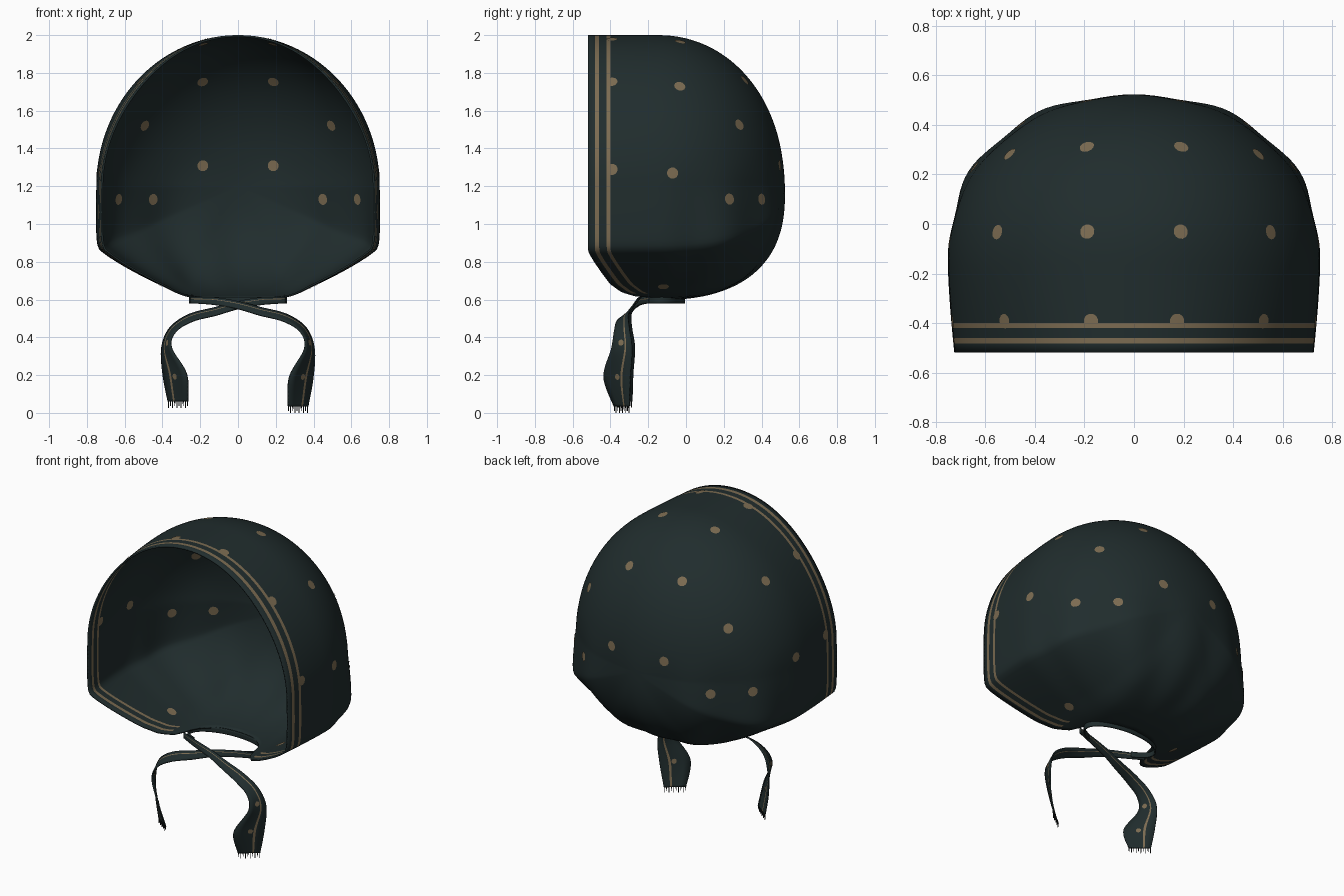
import bpy, bmesh, math
from mathutils import Vector
from mathutils.bvhtree import BVHTree

if "Cube" in bpy.data.objects:
    bpy.data.objects.remove(bpy.data.objects["Cube"])


def material(name, rgb):
    m = bpy.data.materials.new(name)
    m.diffuse_color = (*rgb, 1)
    m.use_nodes = True
    m.node_tree.nodes["Principled BSDF"].inputs["Base Color"].default_value = m.diffuse_color
    return m


CLOTH = material("dark teal cloth", (0.0145, 0.0255, 0.0262))
TAN = material("tan print", (0.20, 0.148, 0.083))
FRINGE = material("fringe black", (0.010, 0.013, 0.013))


def finish(bm, name, mats, thick=0, offset=-1):
    me = bpy.data.meshes.new(name)
    bm.to_mesh(me)
    bm.free()
    ob = bpy.data.objects.new(name, me)
    bpy.context.collection.objects.link(ob)
    for m in mats:
        me.materials.append(m)
    bpy.ops.object.select_all(action='DESELECT')
    ob.select_set(True)
    bpy.context.view_layer.objects.active = ob
    bpy.ops.object.shade_smooth_by_angle(angle=math.radians(50))
    if thick:
        s = ob.modifiers.new("thickness", 'SOLIDIFY')
        s.thickness, s.offset = thick, offset
    return ob


def lerp_table(table, x):
    for (x0, y0), (x1, y1) in zip(table, table[1:]):
        if x <= x1:
            return y0 + (y1 - y0) * (x - x0) / (x1 - x0)
    return table[-1][1]


def smooth(keys, n=8):
    # Catmull-Rom curve through the key points
    out = []
    for i in range(len(keys) - 1):
        a, b = keys[max(i - 1, 0)], keys[i]
        c, d = keys[i + 1], keys[min(i + 2, len(keys) - 1)]
        for j in range(n):
            t = j / n
            out.append([0.5 * (2 * q + (r - p) * t + (2 * p - 5 * q + 4 * r - s) * t * t
                               + (3 * q - p - 3 * r + s) * t ** 3)
                        for p, q, r, s in zip(a, b, c, d)])
    return out + [list(keys[-1])]


# ---- hood: columns run from the face / neck edge to the centre of the back
Y0, DEPTH, ZC, LQ = -0.15, 0.67, 1.2, 0.7
COLS, THICK = 180, 0.01
# lower outline seen from the front: share of the quarter turn, x, z below centre
LOWER = smooth([(0, 0.75, 0), (0.14, 0.752, -0.16), (0.27, 0.745, -0.305), (0.32, 0.715, -0.352),
                (0.46, 0.585, -0.435), (0.61, 0.415, -0.522), (0.77, 0.25, -0.59), (1, 0, -0.602)], 6)
LOWER_X = [(u, x) for u, x, z in LOWER]
LOWER_Z = [(u, z) for u, x, z in LOWER]
# lower edge depth (y) by distance from the middle: neck back, neck side, chin, face
EDGE = [(0, 0.0), (0.15, -0.03), (0.22, -0.09), (0.245, -0.16), (0.265, -0.25),
        (0.34, -0.345), (0.42, -0.40), (0.585, -0.463), (0.715, -0.515), (0.74, -0.52)]


def section(a):
    c, s = math.cos(a), math.sin(a)
    if s >= 0:
        return 0.75 * c, 0.8 * s, -0.52
    u = math.atan2(-s, abs(c)) / (math.pi / 2)
    x = lerp_table(LOWER_X, u)
    z = lerp_table(LOWER_Z, u)
    return math.copysign(x, c), z, (lerp_table(EDGE, x) if z < -0.25 else -0.52)


def hood_point(a, dist=None, f=0):
    x, z, yf = section(a)
    t0 = yf - Y0 if yf < Y0 else LQ * math.asin((yf - Y0) / DEPTH)
    end = LQ * math.pi / 2
    t = t0 + dist if dist is not None else t0 + 0.12 + (end - t0 - 0.12) * f
    low = max(0, -math.sin(a))
    k, y = 1, Y0 + t
    if t > 0:
        sn = min(1, math.sin(min(t / LQ, math.pi / 2)))
        p = 2.08 + 0.42 * low
        y, k = Y0 + DEPTH * sn, max(0, 1 - sn ** p) ** (1 / p)
    # the face opening is a little tighter than the crown
    tight = 0.035 + 0.06 * max(0, math.sin(a)) * abs(math.sin(2 * a))
    narrow = 1 - tight * max(0, (Y0 - y) / 0.37) ** 1.5
    v = Vector((x * k * narrow, y, ZC + z * k))
    # gathers rise from the neck over the lower back
    w = min(1, max(0, (1.35 - v.z) / 0.5)) * min(1, max(0, (y + 0.15) / 0.2))
    w *= min(1, max(0, (v.z - 0.6) / 0.1))
    g = 0.018 * w * math.cos(11 * math.atan2(v.x, y + 0.1))
    v.x *= 1 + g
    v.y += (v.y + 0.1) * g
    return v


rows = [(d, 0) for d in (0, 0.037, 0.06, 0.10)] + [(None, i / 46) for i in range(47)]
angles = [2 * math.pi * (i + 0.5) / COLS for i in range(COLS)]
bm = bmesh.new()
grid = [[bm.verts.new(hood_point(a, d, f)) for a in angles] for d, f in rows]
for r in range(len(rows) - 1):
    for c in range(COLS):
        n = (c + 1) % COLS
        fc = bm.faces.new((grid[r][c], grid[r][n], grid[r + 1][n], grid[r + 1][c]))
        x, z, _ = section(angles[c])
        # two printed stripes that follow the face edge
        if r in (1, 3) and not (z < 0 and abs(x) < 0.32):
            fc.material_index = 1
bmesh.ops.remove_doubles(bm, verts=bm.verts, dist=1e-5)
bmesh.ops.recalc_face_normals(bm, faces=bm.faces)
if sum(f.normal.dot(f.calc_center_median() - Vector((0, -0.1, ZC))) for f in bm.faces) < 0:
    bmesh.ops.reverse_faces(bm, faces=bm.faces)
bm.normal_update()
hood_tree = BVHTree.FromBMesh(bm)
finish(bm, "hood", [CLOTH, TAN], THICK)


# ---- printed dots: thin plates laid on both sides of a surface
def add_dot(bm, tree, centre, r, offsets):
    loc, n, _, _ = tree.find_nearest(centre)
    u = n.orthogonal().normalized()
    v = n.cross(u)
    for off in offsets:
        ring = []
        for i in range(12):
            a = math.tau * i / 12
            q, qn, _, _ = tree.find_nearest(loc + r * (u * math.cos(a) + v * math.sin(a)))
            ring.append(bm.verts.new(q + qn * off))
        mid = bm.verts.new(loc + n * off)
        for i in range(12):
            tri = (mid, ring[i], ring[(i + 1) % 12])
            bm.faces.new(tri if off > 0 else tri[::-1])


DOTS = [(0.19, -0.03, 1.97), (0.565, -0.03, 1.74), (0.18, -0.392, 2.0), (0.52, -0.392, 1.75),
        (0.74, -0.392, 1.29), (0.75, -0.07, 1.27), (0.19, 0.31, 1.76), (0.51, 0.29, 1.53),
        (0.19, 0.50, 1.31), (0.63, 0.22, 1.13), (0.45, 0.39, 1.13), (0.40, -0.12, 0.67)]
bm = bmesh.new()
for x, y, z in DOTS:
    for side in (1, -1):
        add_dot(bm, hood_tree, Vector((side * x, y, z)), 0.030, (0.003, -THICK - 0.003))
finish(bm, "hood_dots", [TAN])


# ---- ribbons: a strip swept along a path with a width vector at each point
def ribbon(name, keys, stripe):
    cuts = (-0.5, -0.25, 0.0, 0.14, 0.22, 0.5)
    bm = bmesh.new()
    strip = [[bm.verts.new(Vector(k[:3]) + Vector(k[3:]) * c) for c in cuts] for k in keys]
    for a, b in zip(strip, strip[1:]):
        for i in range(len(cuts) - 1):
            f = bm.faces.new((a[i], b[i], b[i + 1], a[i + 1]))
            f.material_index = int(stripe and i == 3)
    bm.normal_update()
    tree = BVHTree.FromBMesh(bm)
    finish(bm, name, [CLOTH, TAN], 0.008, 0)
    return tree


# neck binding around the back of the neck opening
neck = []
for i in range(41):
    a = math.radians(-50 + 280 * i / 40)
    neck.append((0.255 * math.cos(a), -0.13 + 0.12 * math.sin(a), 0.597, 0, 0, 0.034))
ribbon("neck_binding", neck, False)

# ties cross under the chin and hang on the other side
TIE = [(-0.25, -0.20, 0.597, 0, 0, 0.034), (-0.13, -0.25, 0.592, 0, 0.01, 0.04),
       (0, -0.278, 0.57, 0, 0.025, 0.04), (0.12, -0.305, 0.537, 0.01, 0.04, 0.04),
       (0.25, -0.335, 0.503, 0.02, 0.06, 0.035), (0.345, -0.34, 0.44, 0.03, 0.08, 0.02),
       (0.378, -0.34, 0.34, 0.05, 0.11, 0), (0.335, -0.365, 0.19, 0.125, 0.14, 0),
       (0.318, -0.34, 0.035, 0.105, 0.08, 0)]
dots, fringe = bmesh.new(), bmesh.new()
for name, side, lift, back in (("right_tie", 1, 0, 0), ("left_tie", -1, 0.025, 0.014)):
    keys = []
    for x, y, z, wx, wy, wz in TIE:
        drop = max(0, (0.44 - z) / 0.4)
        dy = back if x > -0.2 else 0
        keys.append((side * x, y + dy, z + lift * drop, side * wx, wy, wz))
    tree = ribbon(name, smooth(keys), True)
    for p in ((0.345, -0.365, 0.19), (0.37, -0.34, 0.37)):
        add_dot(dots, tree, Vector((side * p[0], p[1], p[2])), 0.016, (0.006, -0.006))
    # frayed threads at the tie end
    end, wide = Vector(keys[-1][:3]), Vector(keys[-1][3:])
    for i in range(10):
        p = end + wide * (-0.48 + 0.96 * i / 9)
        tip = Vector((0, 0, -0.035 if i % 2 else -0.024))
        fringe.faces.new([fringe.verts.new(q) for q in
                          (p - wide * 0.02, p + wide * 0.02,
                           p + wide * 0.012 + tip, p - wide * 0.012 + tip)])
finish(dots, "tie_dots", [TAN])
finish(fringe, "tie_fringe", [FRINGE], 0.003, 0)
